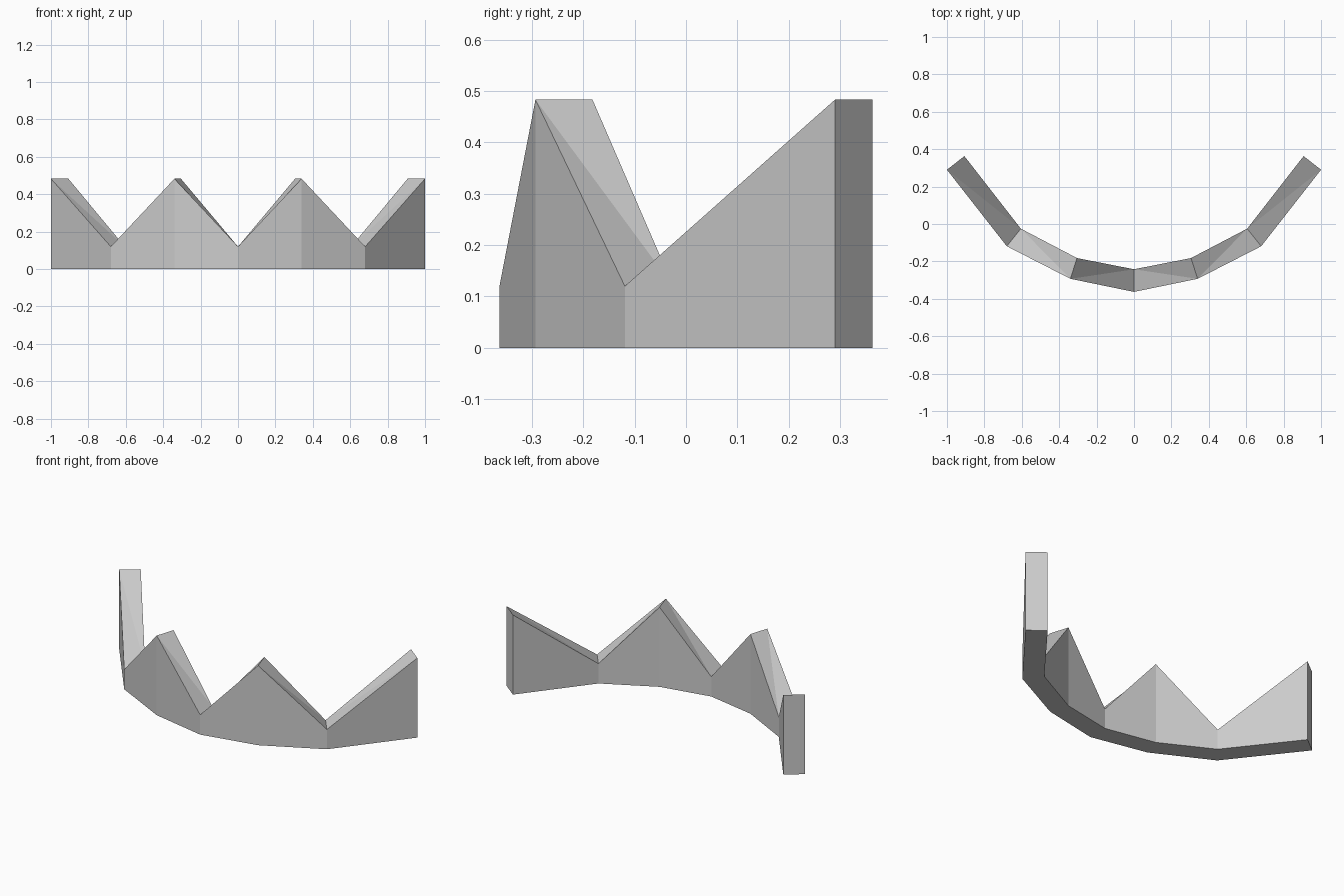
import bpy, bmesh

if "Cube" in bpy.data.objects:
    bpy.data.objects.remove(bpy.data.objects["Cube"])

# Half plan of the curved band, centre to tip: outer xy, inner xy, top height
half = [
    ((0.00, -0.363), (0.000, -0.242), 0.12),
    ((0.34, -0.293), (0.305, -0.182), 0.483),
    ((0.68, -0.119), (0.605, -0.025), 0.12),
    ((1.00, 0.290), (0.907, 0.363), 0.483),
]
mirrored = [((-o[0], o[1]), (-i[0], i[1]), h) for o, i, h in half[:0:-1]]
stations = mirrored + half

bm = bmesh.new()

# Four corners per station: outer bottom, outer top, inner top, inner bottom
rings = []
for o, i, h in stations:
    rings.append([bm.verts.new(p) for p in
                  ((*o, 0), (*o, h), (*i, h), (*i, 0))])

# Band walls, base and zigzag top (split from inner valley to outer peak)
for n in range(len(rings) - 1):
    a, b = rings[n], rings[n + 1]
    for k in (0, 2, 3):
        m = (k + 1) % 4
        bm.faces.new((a[k], a[m], b[m], b[k]))
    if stations[n][2] > stations[n + 1][2]:
        bm.faces.new((a[1], a[2], b[2]))
        bm.faces.new((a[1], b[2], b[1]))
    else:
        bm.faces.new((a[1], a[2], b[1]))
        bm.faces.new((a[2], b[2], b[1]))

# End caps
bm.faces.new(rings[0])
bm.faces.new(rings[-1])
bmesh.ops.recalc_face_normals(bm, faces=bm.faces[:])

mesh = bpy.data.meshes.new("zigzag_crown_band")
bm.to_mesh(mesh)
bm.free()
band = bpy.data.objects.new("zigzag_crown_band", mesh)
bpy.context.collection.objects.link(band)
